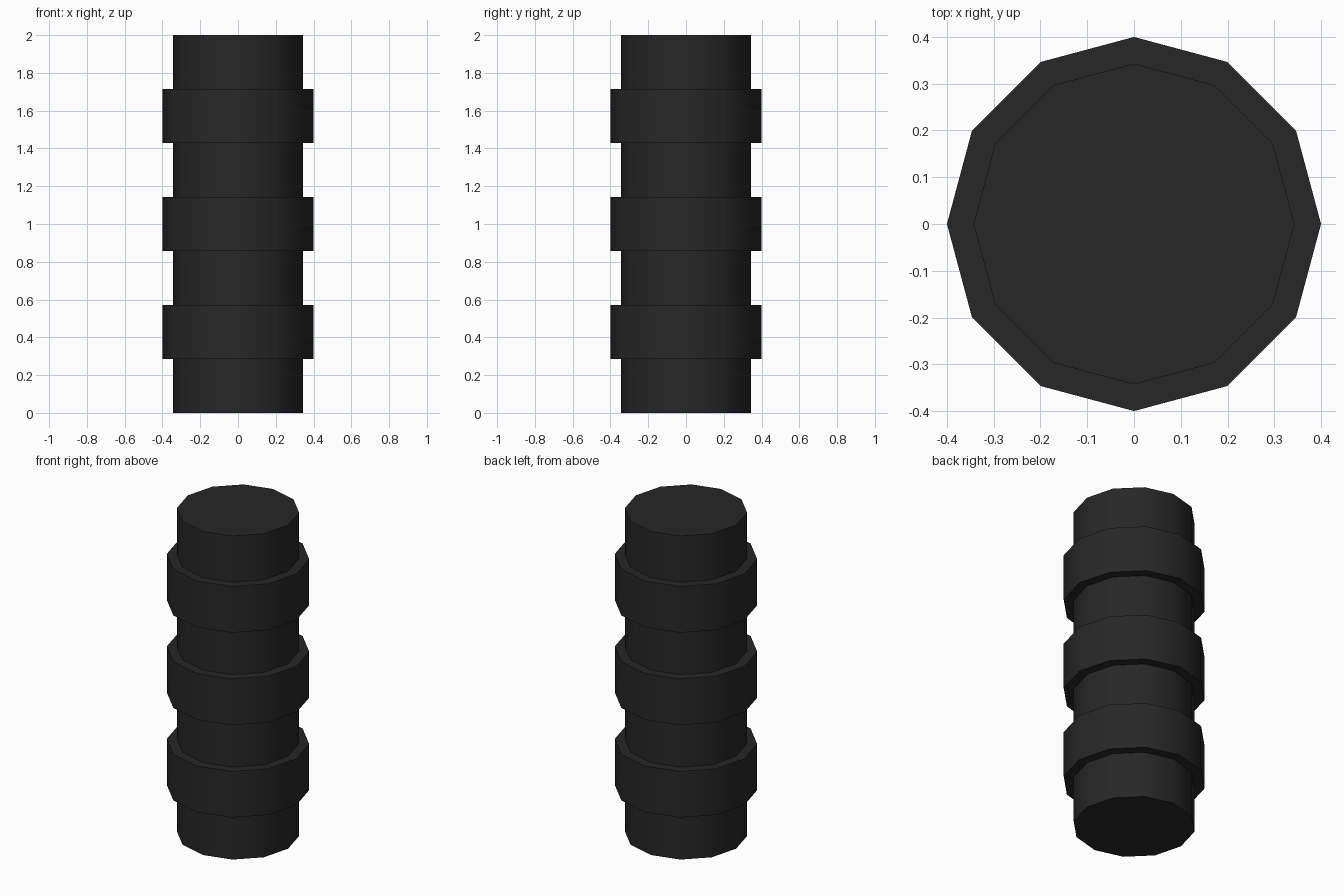
import bpy, bmesh, math

if "Cube" in bpy.data.objects:
    bpy.data.objects.remove(bpy.data.objects["Cube"])

SIDES = 12
BANDS = 7
HEIGHT = 2.0
CORE_R, RIB_R = 0.343, 0.4

# Stepped profile: alternating core and rib bands of equal height
profile = []
for i in range(BANDS):
    r = RIB_R if i % 2 else CORE_R
    profile += [(r, HEIGHT * i / BANDS), (r, HEIGHT * (i + 1) / BANDS)]

# Ribbed grip: stack the profile rings and bridge them
bm = bmesh.new()
rings = []
for r, z in profile:
    rings.append([bm.verts.new((r * math.cos(2 * math.pi * k / SIDES),
                                r * math.sin(2 * math.pi * k / SIDES), z))
                  for k in range(SIDES)])
for a, b in zip(rings, rings[1:]):
    for k in range(SIDES):
        n = (k + 1) % SIDES
        bm.faces.new((a[k], a[n], b[n], b[k]))

# End caps
bm.faces.new(rings[0][::-1])
bm.faces.new(rings[-1])

mesh = bpy.data.meshes.new("ribbed_grip")
bm.to_mesh(mesh)
bm.free()
grip = bpy.data.objects.new("ribbed_grip", mesh)
bpy.context.collection.objects.link(grip)

# Dark rubber colour
mat = bpy.data.materials.new("dark_rubber")
mat.diffuse_color = (0.02, 0.02, 0.02, 1)
mat.use_nodes = True
mat.node_tree.nodes["Principled BSDF"].inputs["Base Color"].default_value = mat.diffuse_color
mesh.materials.append(mat)

# Smooth around the sides, sharp at the rims
bpy.context.view_layer.objects.active = grip
grip.select_set(True)
bpy.ops.object.shade_smooth_by_angle(angle=math.radians(40))
